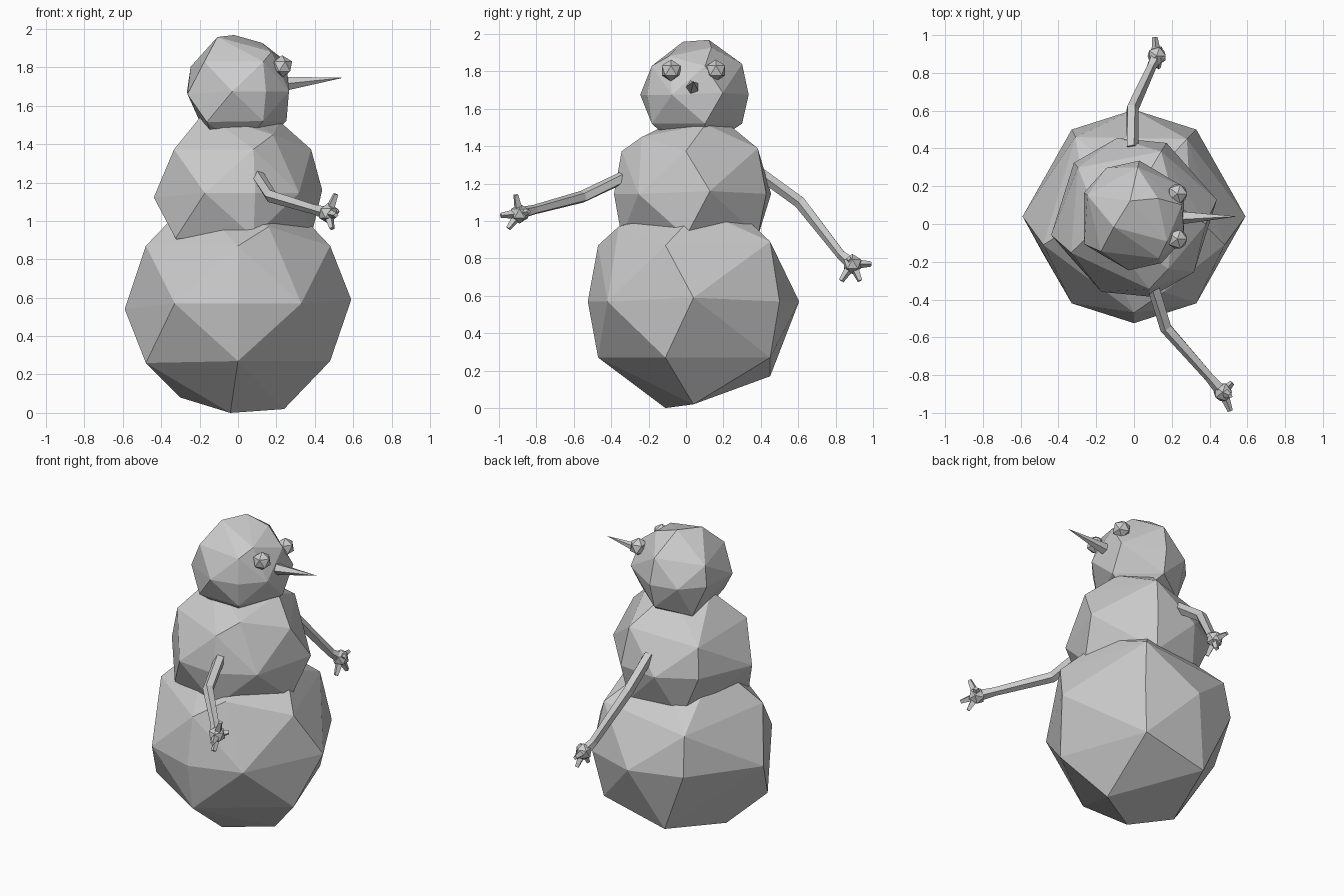
import bpy, bmesh, math
from mathutils import Vector, Matrix

if "Cube" in bpy.data.objects:
    bpy.data.objects.remove(bpy.data.objects["Cube"], do_unlink=True)

snow = bpy.data.materials.new("pale_grey")
snow.use_nodes = True
GREY = (0.6, 0.6, 0.6, 1)
snow.diffuse_color = GREY
snow.node_tree.nodes["Principled BSDF"].inputs["Base Color"].default_value = GREY


def finish(bm, name):
    bmesh.ops.recalc_face_normals(bm, faces=bm.faces[:])
    mesh = bpy.data.meshes.new(name)
    bm.to_mesh(mesh)
    bm.free()
    mesh.materials.append(snow)
    obj = bpy.data.objects.new(name, mesh)
    bpy.context.collection.objects.link(obj)
    return obj


# Faceted ball: an eight-sided equator, an upper and a lower ring, and poles
EQUATOR = [(.59, 0, .02), (.33, .46, 0), (0, .565, 0), (-.33, .46, 0),
           (-.59, 0, -.03), (-.33, -.46, 0), (0, -.565, 0), (.33, -.46, 0)]
UPPER = [(.48, -.15, .3), (0, -.51, .3), (-.48, -.15, .3),
         (.28, .41, .32), (-.31, .42, .25), (.16, -.4, .4)]
LOWER = [(.48, -.15, -.3), (0, -.51, -.3), (-.48, -.2, -.31),
         (.28, .41, -.3), (-.16, .41, -.4)]
POLE = [(-.04, -.15, -.57), (.24, 0, -.55), (-.3, -.03, -.49)]


def ball(name, centre, scale, turn):
    bm = bmesh.new()
    opposite = [tuple(-c for c in p) for p in POLE]
    for p in EQUATOR + UPPER + LOWER + POLE + opposite:
        bm.verts.new(p)
    bmesh.ops.convex_hull(bm, input=bm.verts[:])
    bm.transform(Matrix.Translation(centre)
                 @ Matrix.Rotation(math.radians(turn), 4, "Z")
                 @ Matrix.Scale(scale, 4))
    finish(bm, name)


# Small faceted pebble
def pebble(name, centre, radius):
    bm = bmesh.new()
    bmesh.ops.create_icosphere(bm, subdivisions=1, radius=radius,
                               matrix=Matrix.Translation(centre))
    finish(bm, name)


# Tapered stick along a path
def stick(name, path, radii, sides=5):
    bm = bmesh.new()
    path = [Vector(p) for p in path]
    rings = []
    for i, p in enumerate(path):
        along = path[min(i + 1, len(path) - 1)] - path[max(i - 1, 0)]
        u = along.cross(Vector((0, 0, 1))).normalized()
        v = u.cross(along).normalized()
        rings.append([bm.verts.new(p + radii[i] * (
            u * math.cos(math.tau * k / sides) + v * math.sin(math.tau * k / sides)))
            for k in range(sides)])
    for a, b in zip(rings, rings[1:]):
        for k in range(sides):
            n = (k + 1) % sides
            bm.faces.new((a[k], a[n], b[n], b[k]))
    bm.faces.new(rings[0])
    bm.faces.new(rings[-1])
    finish(bm, name)


# Stacked body
ball("body_base", (0, .04, .57), 1, 0)
ball("body_middle", (0, .035, 1.145), .76, 12)
ball("head", (0, .045, 1.675), .515, 30)

# Face
for side, y in (("left", .16), ("right", -.08)):
    pebble(side + "_eye", (.23, y, 1.805), .058)
stick("nose", [(.2, .035, 1.71), (.54, .04, 1.745)], [.044, .001])


# Arms with knuckle and twig fingers
def arm(side, path, tips):
    stick(side + "_arm", path, [.034, .034, .027, .036])
    hand = Vector(path[-1])
    pebble(side + "_hand", hand, .054)
    for i, tip in enumerate(tips):
        stick(f"{side}_finger_{i + 1}", [hand, tip], [.028, .014], 4)


arm("right", [(.1, -.32, 1.24), (.17, -.55, 1.13), (.4, -.81, 1.06), (.47, -.89, 1.04)],
    [(.51, -.99, 1.03), (.51, -.91, 1.14), (.49, -.95, .96), (.52, -.84, 1.05)])
arm("left", [(-.01, .4, 1.25), (-.01, .61, 1.1), (.09, .83, .82), (.12, .89, .77)],
    [(.11, .99, .77), (.13, .83, .68), (.14, .93, .68), (.16, .87, .8)])
